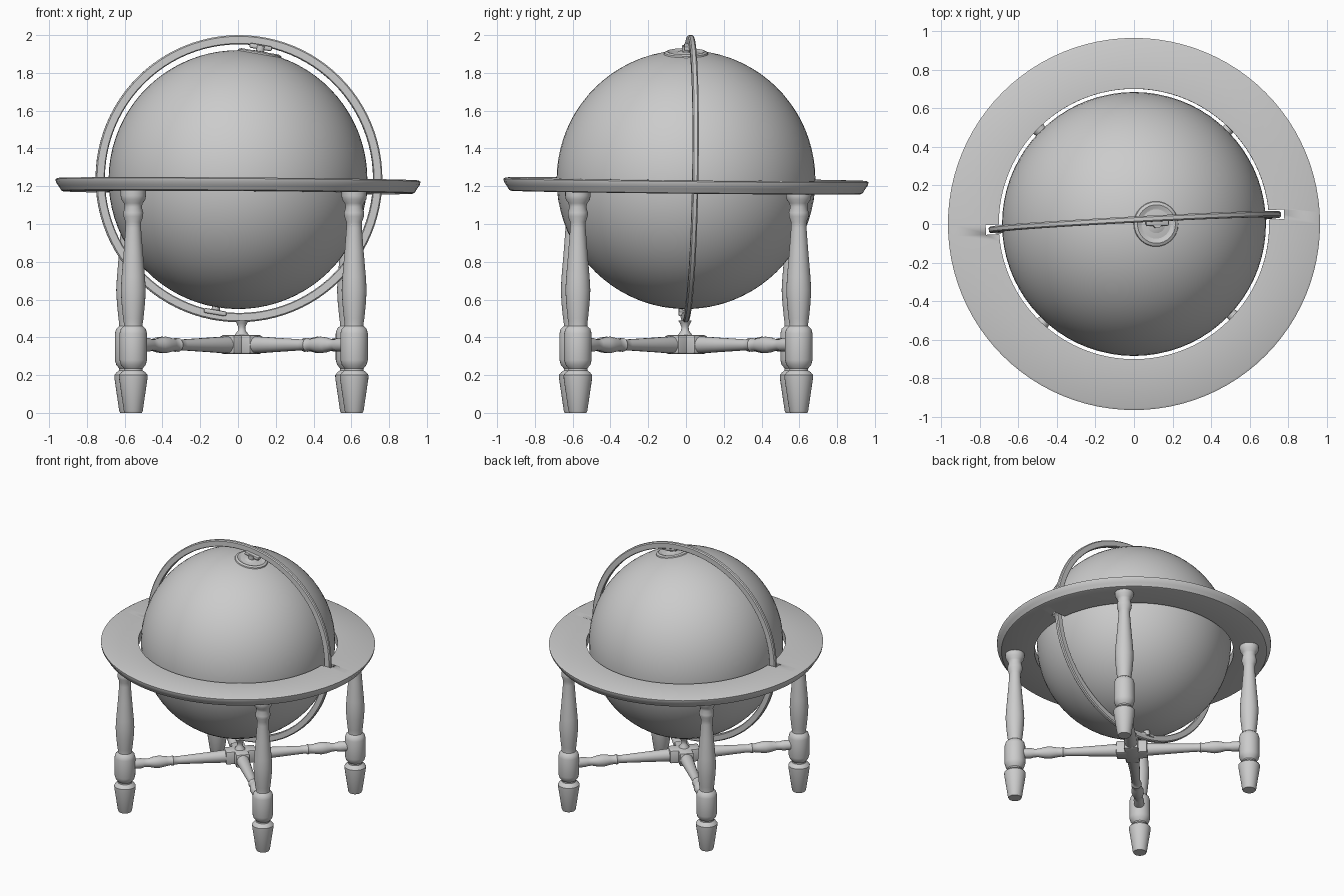
import bpy, bmesh, math
from mathutils import Matrix, Vector, Euler

if "Cube" in bpy.data.objects:
    bpy.data.objects.remove(bpy.data.objects["Cube"], do_unlink=True)

grey = bpy.data.materials.new("plain grey")
grey.use_nodes = True
grey.diffuse_color = (0.6, 0.6, 0.6, 1)
grey.node_tree.nodes["Principled BSDF"].inputs["Base Color"].default_value = (0.6, 0.6, 0.6, 1)


def finish(name, bm, matrix, angle=35):
    bmesh.ops.recalc_face_normals(bm, faces=bm.faces)
    mesh = bpy.data.meshes.new(name)
    bm.to_mesh(mesh)
    bm.free()
    mesh.materials.append(grey)
    obj = bpy.data.objects.new(name, mesh)
    bpy.context.collection.objects.link(obj)
    obj.matrix_world = matrix
    bpy.ops.object.select_all(action='DESELECT')
    bpy.context.view_layer.objects.active = obj
    obj.select_set(True)
    bpy.ops.object.shade_smooth_by_angle(angle=math.radians(angle))
    return obj


def lathe(name, profile, matrix=Matrix(), sides=28, closed=False):
    """Turn (radius, height) points about z; open profiles get end caps."""
    bm = bmesh.new()
    rings = []
    for r, z in profile:
        rings.append([bm.verts.new((r * math.cos(a), r * math.sin(a), z))
                      for a in (math.tau * i / sides for i in range(sides))])
    pairs = list(zip(rings, rings[1:]))
    if closed:
        pairs.append((rings[-1], rings[0]))
    for low, high in pairs:
        for i in range(sides):
            j = (i + 1) % sides
            bm.faces.new((low[i], low[j], high[j], high[i]))
    if not closed:
        bm.faces.new(rings[0])
        bm.faces.new(rings[-1])
    return finish(name, bm, matrix)


def box(name, size, matrix, bevel=0.008):
    bm = bmesh.new()
    bmesh.ops.create_cube(bm, size=1)
    bmesh.ops.scale(bm, vec=size, verts=bm.verts)
    if bevel:
        bmesh.ops.bevel(bm, geom=bm.edges[:], offset=bevel, segments=2,
                        affect='EDGES', profile=0.5)
    return finish(name, bm, matrix)


def place(x, y, z, rot=(0, 0, 0)):
    return Matrix.Translation((x, y, z)) @ Euler(rot).to_matrix().to_4x4()


# Globe, leaning on its axis
lean = 0.17
axis = place(0, 0, 1.235, (0, lean, 0))
bm = bmesh.new()
bmesh.ops.create_uvsphere(bm, u_segments=72, v_segments=40, radius=0.685)
finish("globe", bm, axis)

# Raised pole ring, axle and clip at both poles
for label, flip in (("upper", 0), ("lower", math.pi)):
    pole = axis @ Matrix.Rotation(flip, 4, 'Y')
    if not flip:
        lathe("upper_pole_ring", [(0.12, 0.668), (0.115, 0.682), (0.1, 0.689),
              (0.085, 0.684), (0.07, 0.678), (0.05, 0.682), (0.035, 0.69)], pole, 32)
    lathe(label + "_axle", [(0.022, 0.66), (0.022, 0.72)], pole, 16)
    box(label + "_axle_clip", (0.12, 0.05, 0.026),
        pole @ Matrix.Translation((0, 0.015 if not flip else -0.015, 0.712)))

# Meridian hoop
turn = 0.053
hoop = place(0.005, 0.01, 1.24) @ Matrix.Rotation(turn, 4, 'Z') @ \
    Matrix.Rotation(math.pi / 2 - 0.018, 4, 'X')
lathe("meridian_hoop", [(0.711, -0.01), (0.716, -0.016), (0.753, -0.016), (0.76, -0.009),
                        (0.76, 0.009), (0.753, 0.016), (0.716, 0.016), (0.711, 0.01)],
      hoop, 96, closed=True)

# Horizon table with a notch on each side for the hoop
level = place(0, 0, 1.237, (-0.01, 0.007, 0))
table = lathe("horizon_table", [(0.702, 0), (0.955, 0), (0.966, -0.006), (0.964, -0.022),
                                (0.95, -0.042), (0.935, -0.066), (0.925, -0.07),
                                (0.702, -0.07)], level, 96, closed=True)
for side in (-1, 1):
    spot = place(0.005, 0.01, 1.2) @ Matrix.Rotation(turn, 4, 'Z') @ \
        Matrix.Translation((side * 0.72, 0, 0))
    cutter = box("notch_cutter", (0.11, 0.05, 0.3), spot, 0)
    cutter.hide_render = True
    mod = table.modifiers.new("notch", 'BOOLEAN')
    mod.operation = 'DIFFERENCE'
    mod.solver = 'EXACT'
    mod.object = cutter
    bpy.context.view_layer.objects.active = table
    bpy.ops.object.modifier_apply(modifier=mod.name)
    bpy.data.objects.remove(cutter, do_unlink=True)

# Turned legs and tapered stretchers meeting at a hub
leg_profile = [(0.045, 0), (0.05, 0.01), (0.075, 0.18), (0.076, 0.2), (0.064, 0.215),
               (0.05, 0.225), (0.05, 0.235), (0.066, 0.255), (0.073, 0.28), (0.073, 0.42),
               (0.066, 0.445), (0.05, 0.46), (0.05, 0.475), (0.054, 0.5), (0.062, 0.58),
               (0.066, 0.65), (0.062, 0.72), (0.05, 0.86), (0.041, 0.98), (0.041, 1.01),
               (0.052, 1.04), (0.053, 1.06), (0.045, 1.09), (0.05, 1.11), (0.064, 1.13),
               (0.067, 1.15), (0.067, 1.18)]
bar_profile = [(0.045, 0.03), (0.045, 0.12), (0.038, 0.25), (0.029, 0.44), (0.029, 0.47),
               (0.037, 0.485), (0.031, 0.5), (0.035, 0.53), (0.044, 0.58), (0.04, 0.62),
               (0.03, 0.66), (0.03, 0.69), (0.036, 0.71), (0.036, 0.8)]
centre = Vector((0.018, 0, 0))
names = ("back_left", "back_right", "front_right", "front_left")
for k, name in enumerate(names):
    a = math.radians(46.2 + 90 * k)
    out = Vector((math.cos(a), math.sin(a), 0))
    lathe(name + "_leg", leg_profile, Matrix.Translation(centre + out * 0.827))
    aim = out.to_track_quat('Z', 'Y').to_matrix().to_4x4()
    lathe(name + "_stretcher", bar_profile,
          Matrix.Translation(centre + Vector((0, 0, 0.36))) @ aim, 20)

diagonal = math.radians(46.2)
for i in range(2):
    box("hub_arm_%d" % (i + 1), (0.22, 0.1, 0.1),
        place(0.018, 0, 0.362, (0, 0, diagonal + i * math.pi / 2)), 0.012)

# Post carrying the hoop
lathe("hoop_post", [(0.04, 0.4), (0.036, 0.415), (0.021, 0.435), (0.019, 0.455),
                    (0.028, 0.475), (0.036, 0.49)], place(0.02, -0.005, 0), 20)
